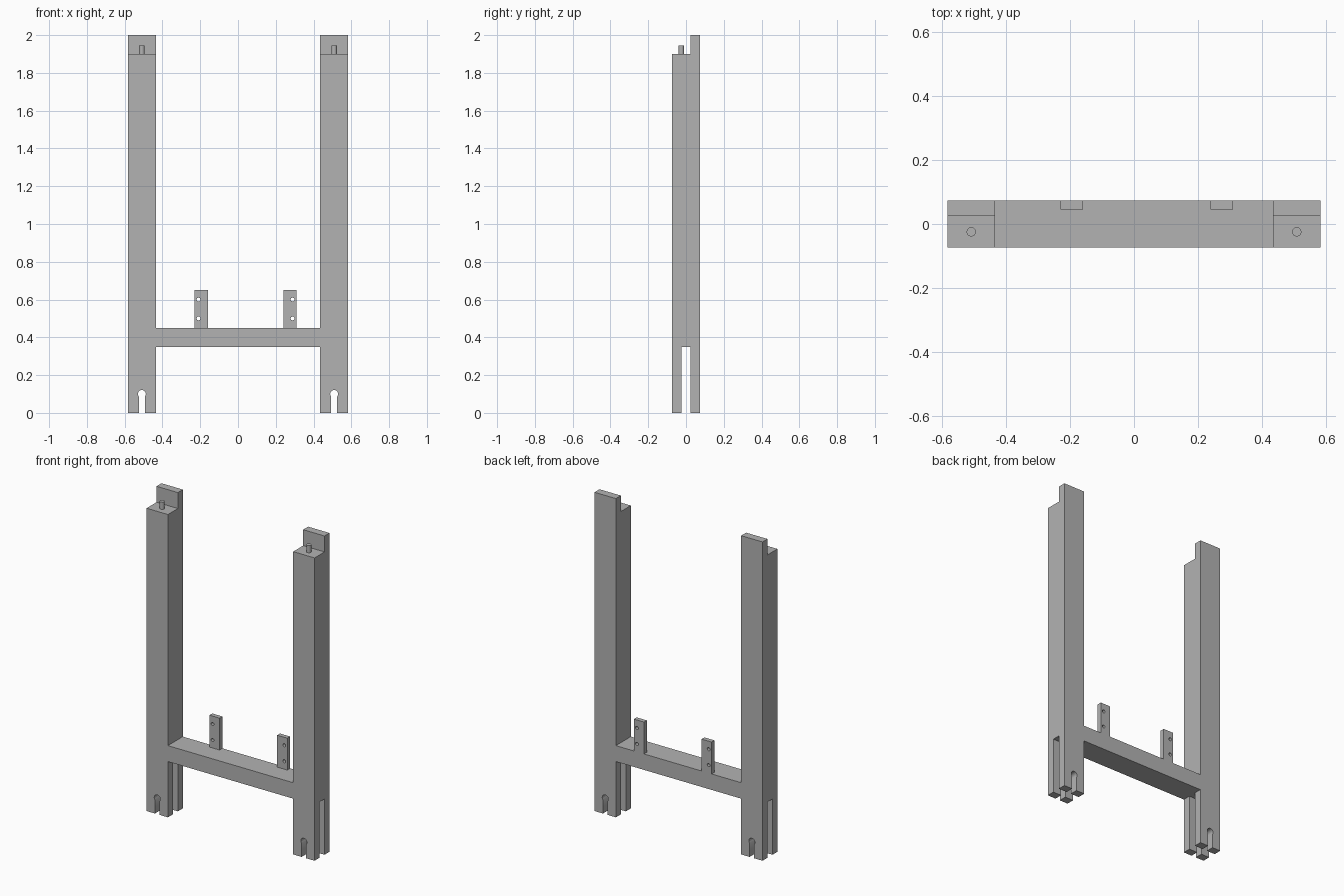
import bpy
import bmesh
import math

if "Cube" in bpy.data.objects:
    bpy.data.objects.remove(bpy.data.objects["Cube"], do_unlink=True)

OUT, IN, MID = 0.583, 0.435, 0.509   # post outer, inner and centre x
D = 0.074                            # half depth
T = D / 3                            # half slot width
BEAM_Z0, BEAM_Z1, SHOULDER = 0.35, 0.45, 1.9

grey = bpy.data.materials.new("plain_grey")
grey.use_nodes = True
colour = (0.45, 0.45, 0.45, 1)
grey.diffuse_color = colour
grey.node_tree.nodes["Principled BSDF"].inputs["Base Color"].default_value = colour


def finish(name, bm):
    bmesh.ops.recalc_face_normals(bm, faces=bm.faces)
    mesh = bpy.data.meshes.new(name)
    bm.to_mesh(mesh)
    bm.free()
    mesh.materials.append(grey)
    obj = bpy.data.objects.new(name, mesh)
    bpy.context.collection.objects.link(obj)
    return obj


def extrude_y(name, points, y0, y1):
    """Extrude an outline in the xz plane from y0 to y1."""
    bm = bmesh.new()
    face = bm.faces.new([bm.verts.new((x, y0, z)) for x, z in points])
    geom = bmesh.ops.extrude_face_region(bm, geom=[face])["geom"]
    verts = [v for v in geom if isinstance(v, bmesh.types.BMVert)]
    bmesh.ops.translate(bm, verts=verts, vec=(0, y1 - y0, 0))
    return finish(name, bm)


def box(name, x0, x1, y0, y1, z0, z1):
    return extrude_y(name, [(x0, z0), (x1, z0), (x1, z1), (x0, z1)], y0, y1)


def circle(x, z, r, n=24):
    return [(x + r * math.cos(math.tau * i / n), z + r * math.sin(math.tau * i / n))
            for i in range(n)]


def cut(obj, cutter):
    mod = obj.modifiers.new("cut", "BOOLEAN")
    mod.operation = "DIFFERENCE"
    mod.solver = "EXACT"
    mod.object = cutter
    cutter.hide_render = True
    cutter.hide_set(True)
    cutter.display_type = "WIRE"


def apply_cuts(obj, cutters):
    """Bake the cuts into the mesh, then drop the cutters."""
    for c in cutters:
        cut(obj, c)
    deps = bpy.context.evaluated_depsgraph_get()
    mesh = bpy.data.meshes.new_from_object(obj.evaluated_get(deps))
    obj.modifiers.clear()
    obj.data = mesh
    for c in cutters:
        bpy.data.objects.remove(c, do_unlink=True)


def smooth(obj):
    bpy.ops.object.select_all(action="DESELECT")
    obj.select_set(True)
    bpy.context.view_layer.objects.active = obj
    bpy.ops.object.shade_smooth_by_angle(angle=math.radians(35))


# Keyhole outline at the foot: narrow slot opening into a round top
key_w, key_r, key_z = 0.016, 0.021, 0.1
start = math.asin(key_w / key_r)
arc = []
for i in range(17):
    a = -math.pi / 2 + start + (math.tau - 2 * start) * i / 16
    arc.append((MID + key_r * math.cos(a), key_z + key_r * math.sin(a)))
keyhole = [(MID + key_w, 0)] + arc + [(MID - key_w, 0)]

# Frame: two posts and a cross beam as one mirrored outline
half = [(OUT, 2), (OUT, 0)] + keyhole + [(IN, 0), (IN, BEAM_Z0)]
upper = [(IN, BEAM_Z1), (IN, 2)]
left = upper + half
right = [(-x, z) for x, z in reversed(left)]
frame = extrude_y("frame", left + right, -D, D)

# Foot slots seen from the side, and the notch in front of each top lip
cutters = []
for s in (-1, 1):
    x0, x1 = sorted((s * (IN - 0.02), s * (OUT + 0.02)))
    cutters.append(box("foot_slot_cutter", x0, x1, -T, T, -0.1, BEAM_Z0))
    cutters.append(box("top_notch_cutter", x0, x1, -0.2, T, SHOULDER, 2.1))
# Keep the beam underside intact: slots end level with it
apply_cuts(frame, cutters)
smooth(frame)

# Round pegs on the post shoulders
for side, s in (("right", -1), ("left", 1)):
    bm = bmesh.new()
    bmesh.ops.create_cone(bm, cap_ends=True, segments=24, radius1=0.0145,
                          radius2=0.0145, depth=0.045)
    bmesh.ops.translate(bm, verts=bm.verts, vec=(s * MID, -T, SHOULDER + 0.0225))
    smooth(finish(side + "_peg", bm))

# Upright brackets at the back of the beam, each with two holes
for side, x0, hole_x in (("right", -0.23, -0.209), ("left", 0.24, 0.289)):
    bracket = box(side + "_bracket", x0, x0 + 0.07, 0.046, D, BEAM_Z1, 0.65)
    holes = [extrude_y("hole_cutter", circle(hole_x, z, 0.01), 0, 0.2)
             for z in (0.5, 0.6)]
    apply_cuts(bracket, holes)
    smooth(bracket)
